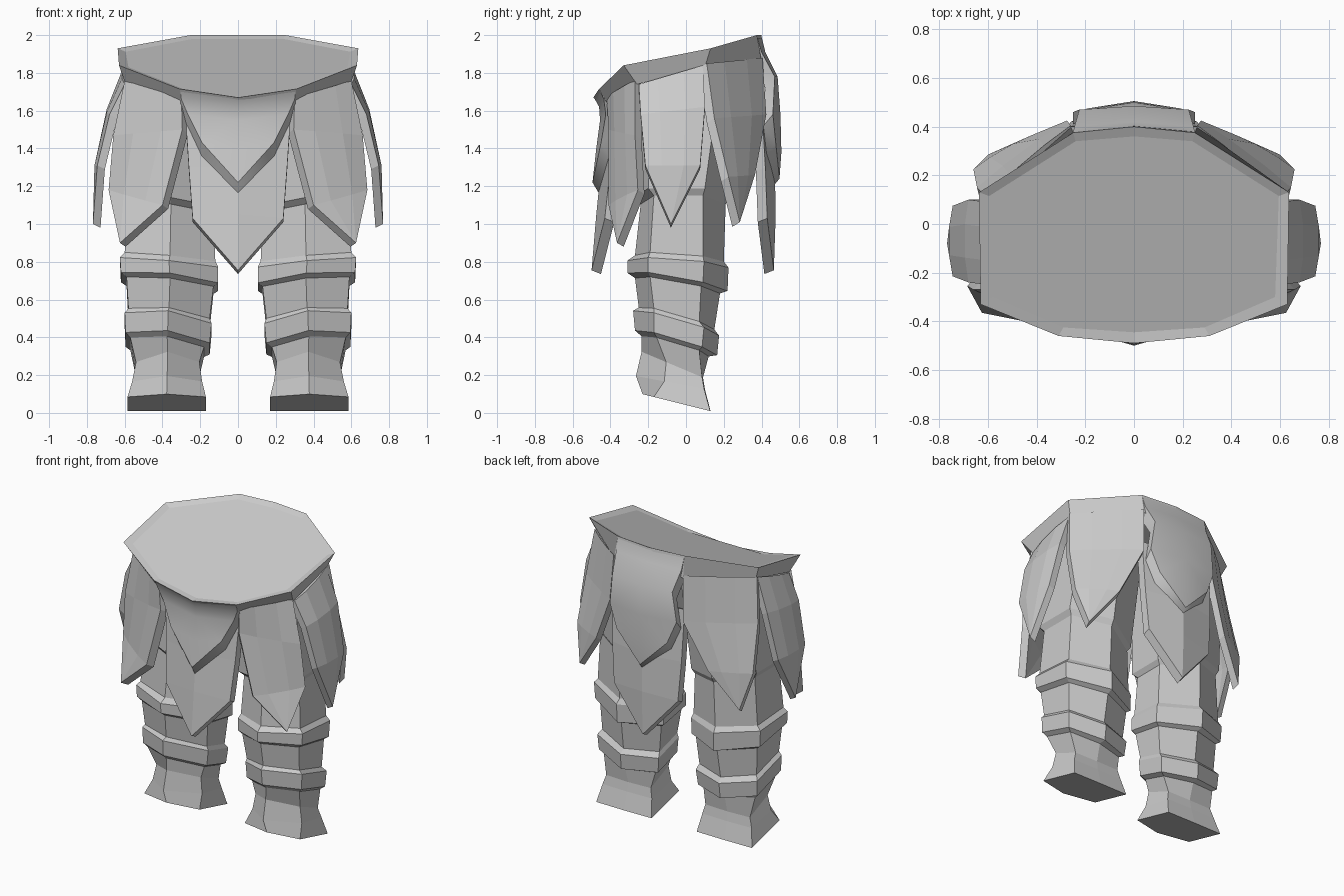
import bpy, bmesh, math
from mathutils import Vector

if "Cube" in bpy.data.objects:
    bpy.data.objects.remove(bpy.data.objects["Cube"])

cloth = bpy.data.materials.new("grey_armour")
cloth.diffuse_color = (0.6, 0.6, 0.6, 1)
cloth.use_nodes = True
cloth.node_tree.nodes["Principled BSDF"].inputs["Base Color"].default_value = cloth.diffuse_color


def finish(bm, name, smooth=False, mirror=True):
    me = bpy.data.meshes.new(name)
    bm.to_mesh(me)
    bm.free()
    me.materials.append(cloth)
    ob = bpy.data.objects.new(name, me)
    bpy.context.collection.objects.link(ob)
    if mirror:
        m = ob.modifiers.new("mirror", 'MIRROR')
        m.use_clip = True
        m.merge_threshold = 0.002
    if smooth:
        bpy.context.view_layer.objects.active = ob
        ob.select_set(True)
        bpy.ops.object.shade_smooth_by_angle(angle=math.radians(30))
        ob.select_set(False)
    return ob


def panel(name, rows, tip, back, bulge=0.0, smooth=False):
    """Hanging plate: rows of edge points from top to bottom, closed by a tip,
    given thickness by extruding the sheet along the back vector."""
    bm = bmesh.new()
    grid = []
    for a, b in rows:
        a, b = Vector(a), Vector(b)
        pts = [a, b]
        if bulge:
            out = (b - a).cross(Vector((0, 0, 1))).normalized()
            mid = (a + b) / 2
            if out.dot(Vector((mid.x, mid.y, 0))) < 0:
                out = -out
            pts = [a, a.lerp(b, .3) + out * bulge, a.lerp(b, .7) + out * bulge, b]
        grid.append([bm.verts.new(p) for p in pts])
    for r, s in zip(grid, grid[1:]):
        for i in range(len(r) - 1):
            bm.faces.new((r[i], s[i], s[i + 1], r[i + 1]))
    t = bm.verts.new(tip)
    for p, q in zip(grid[-1], grid[-1][1:]):
        bm.faces.new((p, t, q))
    ret = bmesh.ops.extrude_face_region(bm, geom=bm.faces[:], use_keep_orig=True)
    new = [g for g in ret["geom"] if isinstance(g, bmesh.types.BMVert)]
    bmesh.ops.translate(bm, verts=new, vec=Vector(back))
    bmesh.ops.recalc_face_normals(bm, faces=bm.faces[:])
    # open the mirror seam of centre plates
    seam = [f for f in bm.faces if all(abs(v.co.x) < 1e-4 for v in f.verts)]
    bmesh.ops.delete(bm, geom=seam, context='FACES')
    return finish(bm, name, smooth)


# Front and back centre plates (right half, mirrored)
panel("front_long_plate", [
    ((0, -.42, 1.58), (.28, -.38, 1.60)),
    ((0, -.45, 1.30), (.26, -.40, 1.30)),
    ((0, -.475, 1.05), (.24, -.43, 1.03))], (0, -.50, .755), (0, .05, -.02))
panel("front_short_plate", [
    ((0, -.482, 1.66), (.305, -.452, 1.70)),
    ((0, -.46, 1.62), (.30, -.435, 1.66)),
    ((0, -.455, 1.55), (.265, -.425, 1.58)),
    ((0, -.475, 1.40), (.19, -.45, 1.43))], (0, -.495, 1.22), (0, .05, -.085), smooth=True)
panel("back_long_plate", [
    ((0, .44, 1.65), (.27, .40, 1.65)),
    ((0, .47, 1.30), (.26, .42, 1.30)),
    ((0, .475, 1.05), (.24, .43, 1.03))], (0, .465, .755), (0, -.05, -.02))
panel("back_short_plate", [
    ((0, .402, 1.985), (.25, .378, 1.985)),
    ((0, .42, 1.91), (.245, .40, 1.91)),
    ((0, .485, 1.78), (.225, .47, 1.78)),
    ((0, .50, 1.58), (.25, .46, 1.58)),
    ((0, .505, 1.38), (.19, .475, 1.43))], (0, .495, 1.24), (0, -.05, -.06), smooth=True)

# Side plates of the skirt (mirrored)
panel("front_corner_plate", [
    ((.30, -.42, 1.67), (.60, -.27, 1.76)),
    ((.295, -.41, 1.50), (.66, -.27, 1.47)),
    ((.40, -.41, 1.10), (.685, -.255, 1.18))], (.625, -.365, .90), (-.03, .035, -.02), .012)
panel("side_plate", [
    ((.60, -.25, 1.74), (.60, .09, 1.84)),
    ((.68, -.24, 1.58), (.68, .10, 1.62)),
    ((.745, -.215, 1.31), (.745, .075, 1.31))], (.768, -.08, 1.0), (-.04, 0, -.02), .015)
panel("back_corner_plate", [
    ((.61, .11, 1.85), (.26, .405, 1.88)),
    ((.645, .15, 1.56), (.275, .425, 1.58)),
    ((.66, .225, 1.25), (.42, .365, 1.26))], (.60, .285, 1.01), (-.01, -.04, -.025), .008)

# Flared waist band with a very slightly sunken top
inner = [(0, -.445, 1.672), (.29, -.425, 1.715), (.58, -.30, 1.83), (.595, .115, 1.912), (.24, .34, 1.98), (0, .36, 1.98)]
upper = [(0, -.49, 1.67), (.31, -.46, 1.715), (.63, -.33, 1.84), (.637, .13, 1.93), (.25, .375, 2.0), (0, .40, 2.0)]
lower = [(0, -.43, 1.59), (.29, -.41, 1.63), (.595, -.26, 1.74), (.595, .10, 1.83), (.26, .40, 1.86), (0, .41, 1.88)]
bm = bmesh.new()
rings = []
for half in (inner, upper, lower):
    full = half + [(-x, y, z) for x, y, z in reversed(half[1:-1])]
    rings.append([bm.verts.new(p) for p in full])
for r, s in zip(rings, rings[1:]):
    for i in range(len(r)):
        j = (i + 1) % len(r)
        bm.faces.new((r[i], r[j], s[j], s[i]))
bm.faces.new(rings[0])
bmesh.ops.recalc_face_normals(bm, faces=bm.faces[:])
finish(bm, "waist_band", mirror=False)

# Leg rings: height, inner x, outer x, front y, back y, slope over y, front and back shoulder depth
leg_rings = [
    (1.70, .08, .56, -.26, .28, 0, .09, .11),
    (1.14, .11, .60, -.27, .23, 0, .07, .13),
    (1.105, .13, .58, -.24, .21, 0, .07, .12),
    (.815, .12, .60, -.27, .20, -.07, .08, .11),
    (.785, .105, .625, -.31, .225, -.07, .11, .13),
    (.685, .105, .62, -.31, .22, -.18, .11, .13),
    (.665, .13, .59, -.27, .18, -.18, .08, .10),
    (.485, .15, .58, -.25, .15, -.29, .08, .08),
    (.46, .14, .60, -.28, .175, -.29, .11, .08),
    (.355, .15, .595, -.27, .165, -.30, .10, .08),
    (.335, .18, .57, -.235, .12, -.30, .08, .05),
    (.225, .205, .54, -.235, .09, -.42, .13, .005),
    (.145, .19, .56, -.265, .10, -.19, .15, .004),
    (.042, .17, .585, -.23, .13, -.25, .06, .002)]
bm = bmesh.new()
rings = []
for z, xi, xo, yf, yb, slope, df, db in leg_rings:
    c = (xi + xo) / 2
    lean = .2 if 1 < z < 1.5 else .09 if .3 < z < 1 else 0
    di = df + (.05 if z > .3 else 0)  # inner front corner sits further back
    pts = [(c, yf), (xo, yf + df), (xo, yb - db), (c, yb), (xi, yb - db), (xi, yf + di)]
    rings.append([bm.verts.new((x, y, z + slope * y + lean * (x - c))) for x, y in pts])
for r, s in zip(rings, rings[1:]):
    for i in range(6):
        j = (i + 1) % 6
        bm.faces.new((r[i], r[j], s[j], s[i]))
bm.faces.new(rings[0])
bm.faces.new(rings[-1])
bmesh.ops.recalc_face_normals(bm, faces=bm.faces[:])
finish(bm, "leg")
